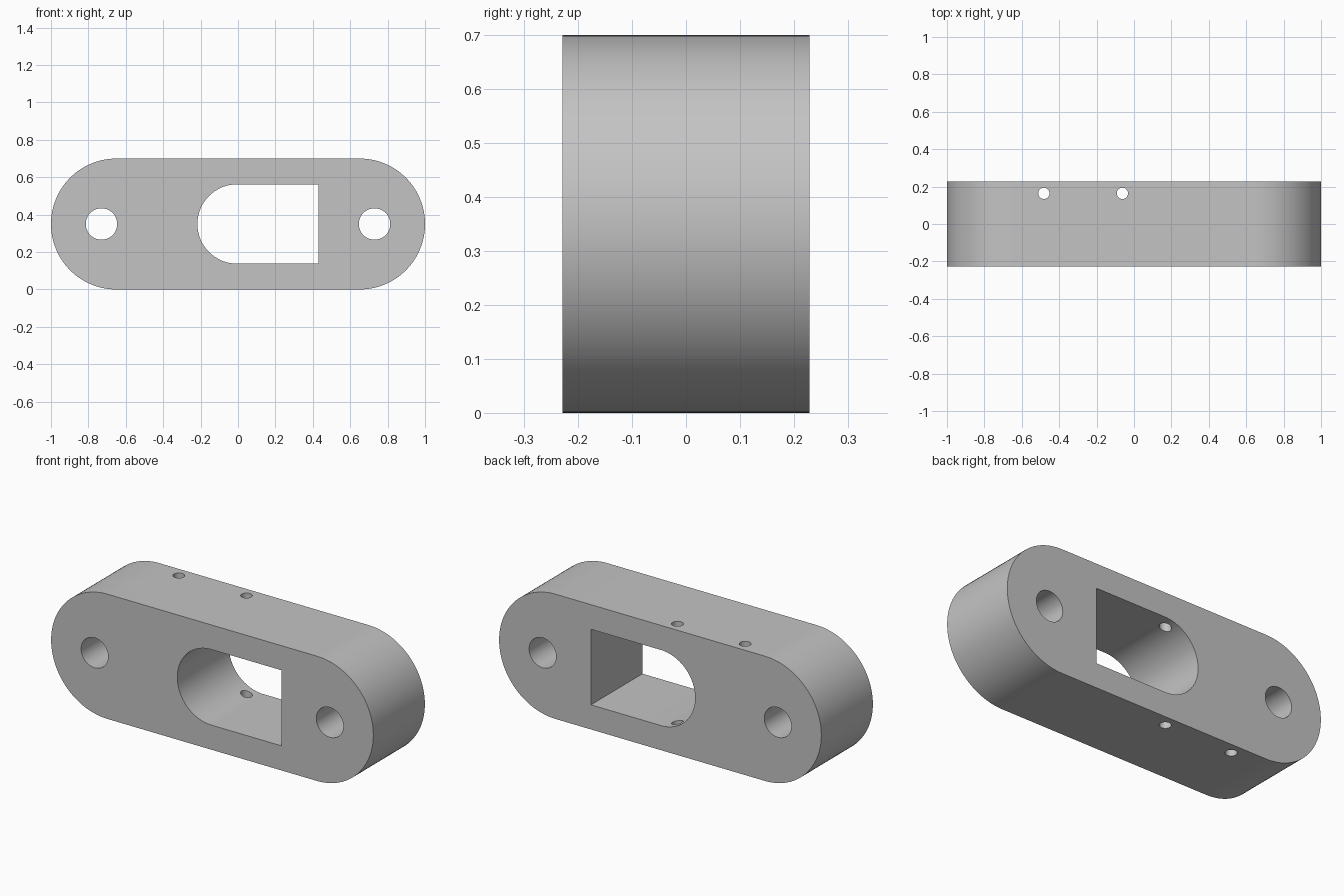
import bpy
from math import pi, sin, cos

cube = bpy.data.objects.get("Cube")
if cube:
    bpy.data.objects.remove(cube, do_unlink=True)

LENGTH, DEPTH, HEIGHT = 2.0, 0.457, 0.7
MID = HEIGHT / 2
R = HEIGHT / 2

grey = bpy.data.materials.new("plain_grey")
grey.use_nodes = True
colour = (0.55, 0.55, 0.55, 1)
grey.diffuse_color = colour
grey.node_tree.nodes["Principled BSDF"].inputs["Base Color"].default_value = colour


def arc(cx, cz, r, start, end, steps):
    """Points along an arc in the XZ plane."""
    return [(cx + r * cos(start + (end - start) * i / steps),
             cz + r * sin(start + (end - start) * i / steps))
            for i in range(steps + 1)]


def prism(name, points, depth):
    """Extrude a counter-clockwise XZ outline evenly about y = 0."""
    n = len(points)
    verts = [(x, y, z) for y in (-depth / 2, depth / 2) for x, z in points]
    faces = [tuple(range(n)), tuple(reversed(range(n, 2 * n)))]
    faces += [(i, i + n, (i + 1) % n + n, (i + 1) % n) for i in range(n)]
    mesh = bpy.data.meshes.new(name)
    mesh.from_pydata(verts, [], faces)
    obj = bpy.data.objects.new(name, mesh)
    bpy.context.collection.objects.link(obj)
    return obj


def drill(name, radius, location, rotation=(0, 0, 0)):
    """Round cutter, upright unless rotated."""
    bpy.ops.mesh.primitive_cylinder_add(vertices=48, radius=radius, depth=1.2,
                                        location=location, rotation=rotation)
    bpy.context.object.name = name
    return bpy.context.object


# Block with fully rounded ends
end_x = LENGTH / 2 - R
outline = (arc(end_x, MID, R, -pi / 2, pi / 2, 48)
           + arc(-end_x, MID, R, pi / 2, 3 * pi / 2, 48))
body = prism("link_block", outline, DEPTH)
body.data.materials.append(grey)

# D-shaped window, round on one side and square on the other
wr = 0.212
window = arc(-0.005, MID, wr, pi / 2, 3 * pi / 2, 48)
window += [(0.43, MID - wr), (0.43, MID + wr)]
cutters = [prism("window_cutter", window, 1.2)]

# Bolt holes through the depth
for side, x in (("left", 0.73), ("right", -0.73)):
    cutters.append(drill(side + "_bolt_hole_cutter", 0.084, (x, 0, MID), (pi / 2, 0, 0)))

# Small pin holes through the height, near the back
for side, x in (("inner", -0.062), ("outer", -0.482)):
    cutters.append(drill(side + "_pin_hole_cutter", 0.03, (x, 0.164, MID)))

# Cut the openings and discard the cutters
bpy.ops.object.select_all(action='DESELECT')
bpy.context.view_layer.objects.active = body
body.select_set(True)
for cutter in cutters:
    cutter.hide_render = True
    mod = body.modifiers.new(cutter.name, 'BOOLEAN')
    mod.operation = 'DIFFERENCE'
    mod.solver = 'EXACT'
    mod.object = cutter
    bpy.ops.object.modifier_apply(modifier=mod.name)
    bpy.data.objects.remove(cutter, do_unlink=True)

bpy.ops.object.shade_smooth_by_angle(angle=pi / 6)
